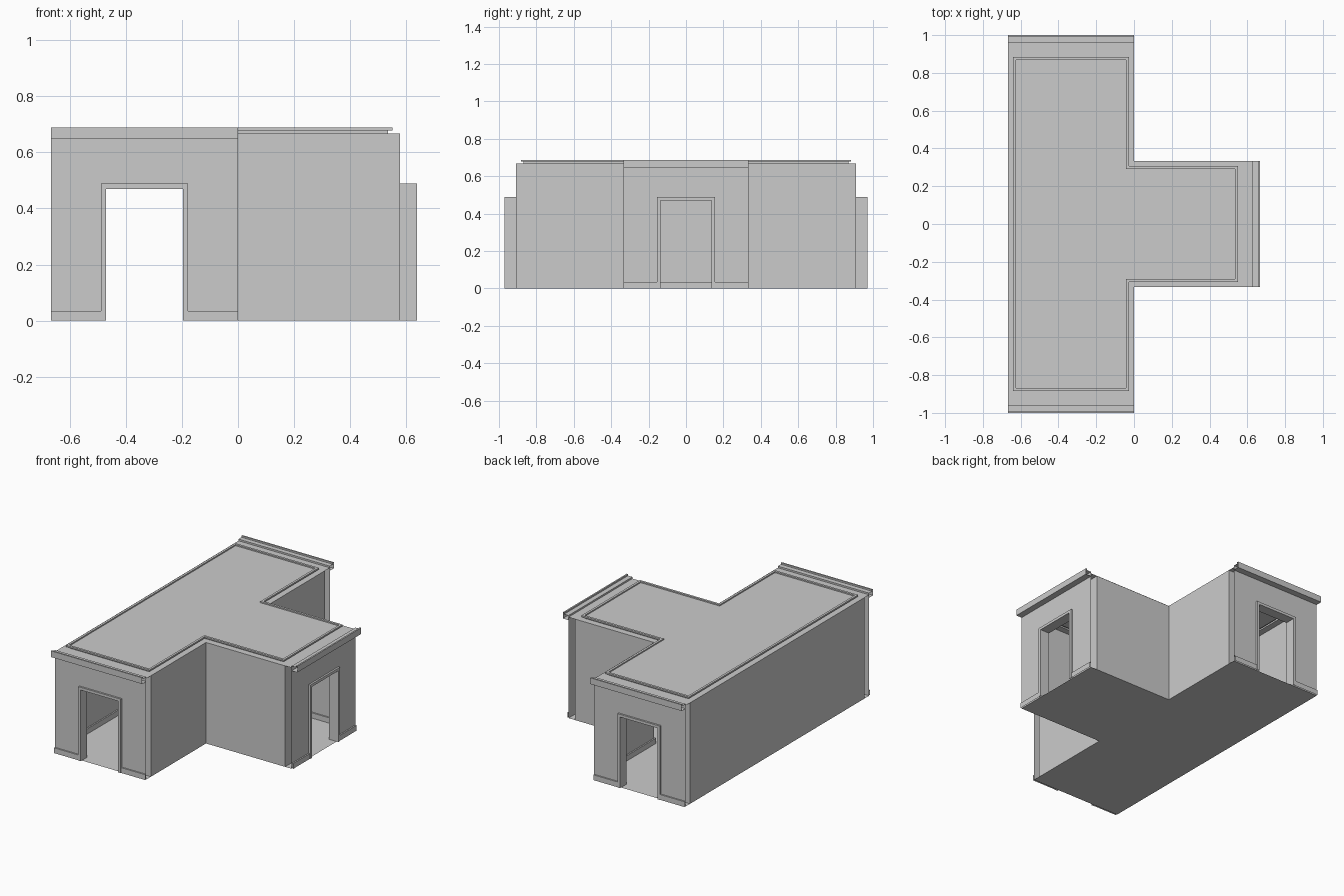
import bpy
from math import radians

if "Cube" in bpy.data.objects:
    bpy.data.objects.remove(bpy.data.objects["Cube"])

W = 0.3335          # half width of each passage
X0, X1 = -0.667, 0.577   # inner wall planes in x
Y1 = 0.91           # inner wall plane of the long bar's ends
WALL_H, TOP, DECK = 0.667, 0.688, 0.68
DOOR, DOOR_H, TRIM = 0.137, 0.47, 0.018   # doorway half width, height, trim width
OUT, TRIM_OUT = 0.048, 0.06               # outer wall face and trim face offsets
BASE_H, BASE_D = 0.035, 0.009


def mesh(name, verts, faces):
    me = bpy.data.meshes.new(name)
    me.from_pydata(verts, [], faces)
    me.update()
    return me


def place(name, me, loc=(0, 0, 0), rot=0):
    ob = bpy.data.objects.new(name, me)
    ob.location = loc
    ob.rotation_euler[2] = radians(rot)
    bpy.context.collection.objects.link(ob)
    return ob


def t_plan(d, ext=0.0):
    """T-shaped outline inset by d; ext lengthens the three door ends."""
    half = [(X0 + d, -Y1 + d - ext), (-d, -Y1 + d - ext), (-d, -W + d), (X1 - d + ext, -W + d)]
    return half + [(x, -y) for x, y in reversed(half)]


def skin(rows, closed=True):
    """Join equal-length rows of points with quads."""
    n = len(rows[0])
    verts = [p for r in rows for p in r]
    faces = []
    for r in range(len(rows) - 1):
        for i in range(n if closed else n - 1):
            j = (i + 1) % n
            faces.append((r * n + i, r * n + j, (r + 1) * n + j, (r + 1) * n + i))
    return verts, faces


def t_row(d, z, picks=range(8)):
    p = t_plan(d)
    return [(*p[i], z) for i in picks]


def sheet(name, z, d, ext=0.0):
    pts = [(x, y, z) for x, y in t_plan(d, ext)]
    return place(name, mesh(name, pts, [tuple(range(8))]))


# Floor and ceiling
sheet("floor", 0, 0, OUT)
sheet("ceiling", DECK, 0.042)

# Crown moulding running round the whole ceiling
crown = [(0, WALL_H), (0.042, WALL_H), (0.042, 0.678), (0.027, 0.678),
         (0.027, TOP), (0.042, TOP), (0.042, DECK)]
place("crown_moulding", mesh("crown_moulding", *skin([t_row(d, z) for d, z in crown])))

# Long side walls with their inside baseboards
for name, picks in (("back_wall", (7, 0)), ("front_corner_wall", (1, 2, 3)),
                    ("rear_corner_wall", (4, 5, 6))):
    place(name, mesh(name, *skin([t_row(0, z, picks) for z in (0, WALL_H)], False)))
    base = [(BASE_D, 0), (BASE_D, BASE_H), (0, BASE_H)]
    place(name + "_baseboard",
          mesh(name + "_baseboard", *skin([t_row(d, z, picks) for d, z in base], False)))


def arch(half, top, y):
    return [(-half, y, 0), (-half, y, top), (half, y, top), (half, y, 0)]


def strip(profile, u0, u1):
    return skin([[(u0, y, z), (u1, y, z)] for y, z in profile], False)


def merged(parts):
    verts, faces = [], []
    for v, f in parts:
        k = len(verts)
        verts += v
        faces += [tuple(i + k for i in q) for q in f]
    return verts, faces


# Doorway end, modelled facing -y with the inner wall plane at y = 0
D = DOOR + TRIM
end_parts = {
    "inner_end_wall": skin([arch(DOOR, DOOR_H, 0), arch(W, WALL_H, 0)], False),
    "outer_end_wall": skin([arch(DOOR, DOOR_H, -OUT), arch(W, WALL_H, -OUT)], False),
    "door_frame": skin([arch(DOOR, DOOR_H, 0.008), arch(DOOR, DOOR_H, -TRIM_OUT),
                        arch(D, DOOR_H + TRIM, -TRIM_OUT), arch(D, DOOR_H + TRIM, 0.008),
                        arch(DOOR, DOOR_H, 0.008)], False),
    "end_baseboards": merged(
        [strip([(y + s * BASE_D, 0), (y + s * BASE_D, BASE_H), (y, BASE_H)], a, b)
         for y, s in ((0, 1), (-OUT, -1)) for a, b in ((-W, -D), (D, W))]),
    "end_cornice": strip([(-OUT, 0.647), (-0.09, 0.647), (-0.09, TOP), (-0.08, TOP),
                          (-0.08, 0.678), (-OUT, 0.678), (-OUT, WALL_H), (0, WALL_H)], -W, W),
}
ends = (("front", (-W, -Y1, 0), 0), ("rear", (-W, Y1, 0), 180), ("right", (X1, 0, 0), 90))
for part, data in end_parts.items():
    me = mesh(part, *data)
    for side, loc, rot in ends:
        place(side + "_" + part, me, loc, rot)
